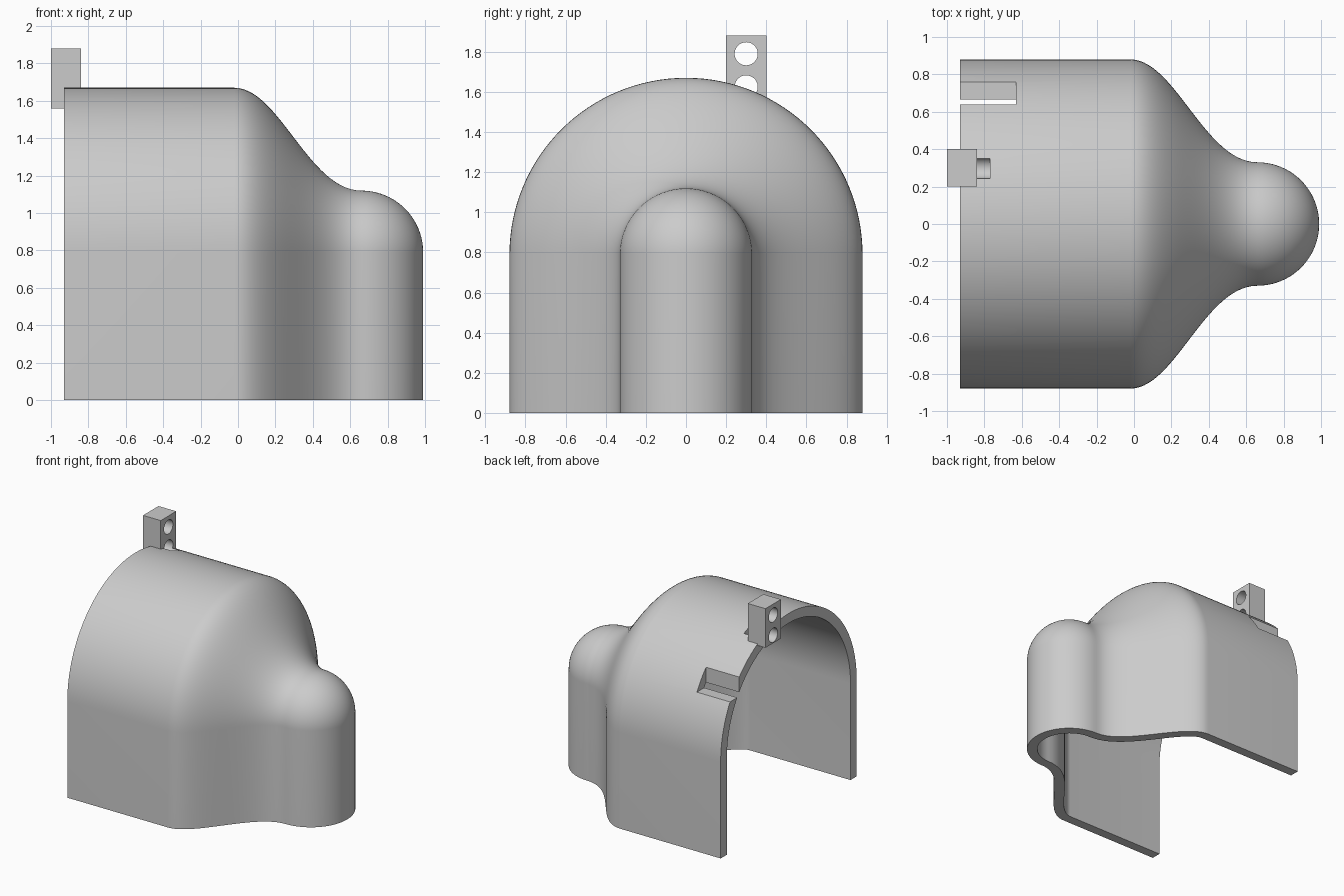
import bpy, bmesh, math
from mathutils import Vector

cube = bpy.data.objects.get("Cube")
if cube:
    bpy.data.objects.remove(cube, do_unlink=True)

AXIS_Z, WALL = 0.79, 0.08
BIG_R, NOSE_R, NOSE_X, BACK_X = 0.88, 0.33, 0.66, -0.93

grey = bpy.data.materials.new("plain grey")
grey.use_nodes = True
colour = (0.6, 0.6, 0.6, 1)
grey.diffuse_color = colour
grey.node_tree.nodes["Principled BSDF"].inputs["Base Color"].default_value = colour


def finish(name, bm):
    bmesh.ops.recalc_face_normals(bm, faces=bm.faces)
    mesh = bpy.data.meshes.new(name)
    bm.to_mesh(mesh)
    bm.free()
    mesh.materials.append(grey)
    ob = bpy.data.objects.new(name, mesh)
    bpy.context.collection.objects.link(ob)
    return ob


def box(name, lo, hi):
    bm = bmesh.new()
    bmesh.ops.create_cube(bm, size=1)
    for v in bm.verts:
        v.co = [(a + b) / 2 + c * (b - a) for a, b, c in zip(lo, hi, v.co)]
    return finish(name, bm)


def rod(name, x0, x1, y, z, r):
    bm = bmesh.new()
    bmesh.ops.create_cone(bm, cap_ends=True, segments=48, radius1=r, radius2=r, depth=x1 - x0)
    for v in bm.verts:
        v.co = ((x0 + x1) / 2 + v.co.z, y + v.co.x, z + v.co.y)
    return finish(name, bm)


def combine(ob, other, operation):
    other.hide_render = True
    mod = ob.modifiers.new(operation.lower(), 'BOOLEAN')
    mod.object, mod.operation, mod.solver = other, operation, 'EXACT'
    bpy.context.view_layer.objects.active = ob
    bpy.ops.object.modifier_apply(modifier=mod.name)
    bpy.data.objects.remove(other, do_unlink=True)


def profile(offset):
    """Radius along x: straight barrel, S-shaped shoulder, round nose, moved inward."""
    pts = [(BACK_X, BIG_R - offset)]
    p = [Vector(c) for c in ((-0.02, BIG_R), (0.22, BIG_R), (0.38, NOSE_R), (NOSE_X, NOSE_R))]
    n = 28
    for i in range(n):
        t = i / n
        s = 1 - t
        pos = p[0] * s**3 + p[1] * 3 * s * s * t + p[2] * 3 * s * t * t + p[3] * t**3
        d = ((p[1] - p[0]) * s * s + (p[2] - p[1]) * 2 * s * t + (p[3] - p[2]) * t * t).normalized()
        pts.append((pos.x + d.y * offset, pos.y - d.x * offset))
    r = NOSE_R - offset
    for i in range(21):
        a = math.pi / 2 * i / 20
        pts.append((NOSE_X + r * math.sin(a), r * math.cos(a) if i < 20 else 0))
    return pts


def arch(x, r):
    """Half circle standing on two straight legs."""
    steps = 64
    top = [(x, r * math.cos(math.pi * i / steps), AXIS_Z + r * math.sin(math.pi * i / steps))
           for i in range(steps + 1)]
    return [(x, r, 0)] + top + [(x, -r, 0)]


# Hollow cover with an open back and open underside
bm = bmesh.new()
skins = [[[bm.verts.new(c) for c in arch(x, r)] for x, r in profile(off)] for off in (0, WALL)]
outer, inner = skins
for skin in skins:
    for a, b in zip(skin, skin[1:]):
        for j in range(len(a) - 1):
            bm.faces.new((a[j], a[j + 1], b[j + 1], b[j]))
for j in range(len(outer[0]) - 1):
    bm.faces.new((outer[0][j], outer[0][j + 1], inner[0][j + 1], inner[0][j]))
for i in range(len(outer) - 1):
    for j in (0, -1):
        bm.faces.new((outer[i][j], outer[i + 1][j], inner[i + 1][j], inner[i][j]))
bmesh.ops.remove_doubles(bm, verts=bm.verts, dist=1e-5)
cover = finish("cover_shell", bm)

# Upright mounting block on the rear edge
combine(cover, box("mounting_block", (-1, 0.2, 1.56), (-0.84, 0.4, 1.88)), 'UNION')

# Two bolt holes, the lower one running on into the shell
for z in (1.79, 1.625):
    combine(cover, rod("bolt_hole", -1.1, -0.77, 0.3, z, 0.0575), 'DIFFERENCE')

# Slot in the rear edge on the left
combine(cover, box("slot", (-1.1, 0.64, 1.235), (-0.63, 1, 1.6)), 'DIFFERENCE')

bpy.ops.object.select_all(action='DESELECT')
cover.select_set(True)
bpy.context.view_layer.objects.active = cover
bpy.ops.object.shade_smooth_by_angle(angle=math.radians(30))
